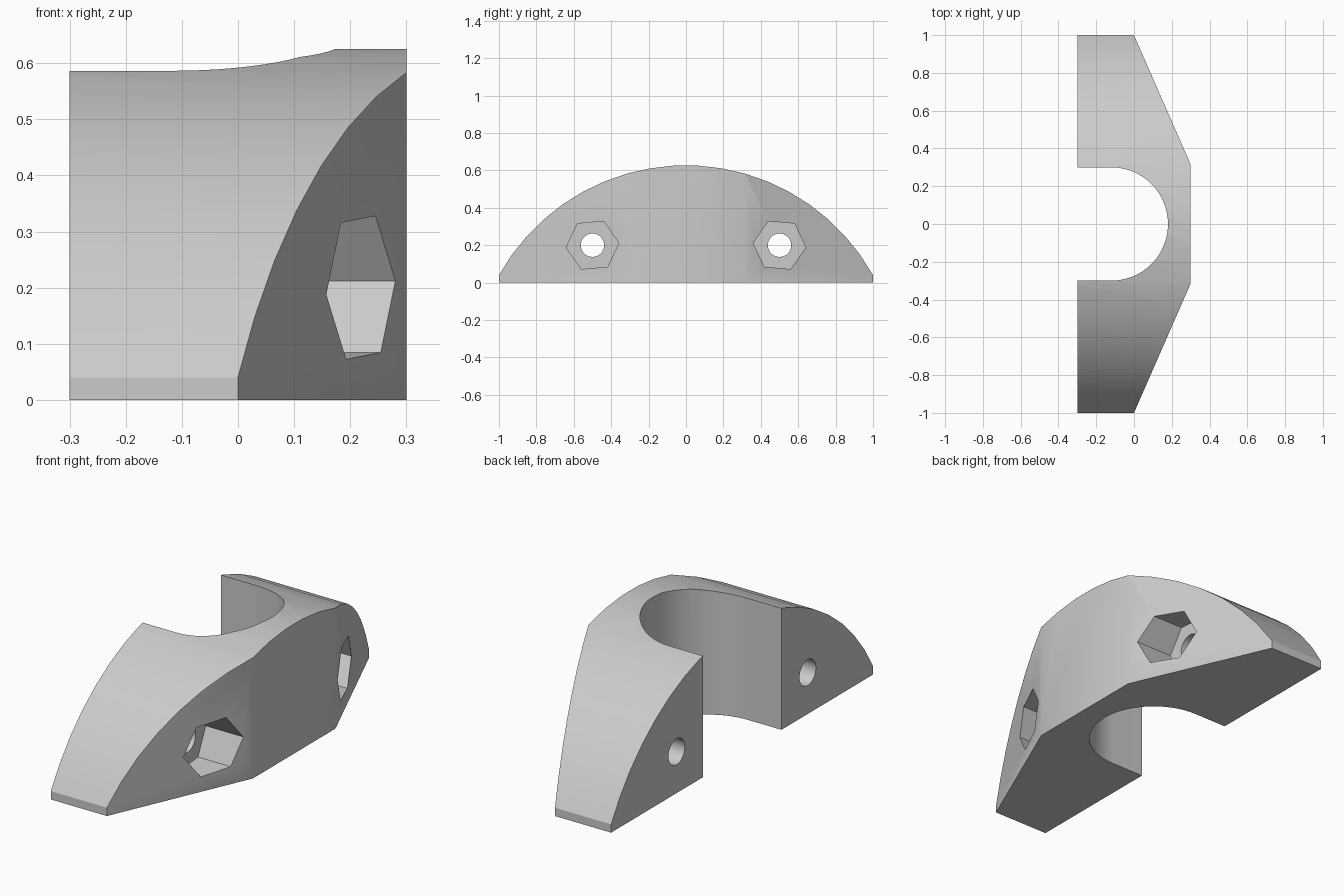
import bpy, bmesh, math

cube = bpy.data.objects.get("Cube")
if cube:
    bpy.data.objects.remove(cube, do_unlink=True)

grey = bpy.data.materials.new("neutral grey")
grey.use_nodes = True
COLOUR = (0.6, 0.6, 0.6, 1)
grey.diffuse_color = COLOUR
grey.node_tree.nodes["Principled BSDF"].inputs["Base Color"].default_value = COLOUR


def prism(name, outline, low, high, along_x):
    """Extrude a flat outline: (y, z) points along x, or (x, y) points along z."""
    place = (lambda p, d: (d, p[0], p[1])) if along_x else (lambda p, d: (p[0], p[1], d))
    bm = bmesh.new()
    face = bm.faces.new([bm.verts.new(place(p, low)) for p in outline])
    new = bmesh.ops.extrude_face_region(bm, geom=[face])["geom"]
    shift = (high - low, 0, 0) if along_x else (0, 0, high - low)
    bmesh.ops.translate(bm, vec=shift, verts=[v for v in new if isinstance(v, bmesh.types.BMVert)])
    bmesh.ops.recalc_face_normals(bm, faces=bm.faces)
    mesh = bpy.data.meshes.new(name)
    bm.to_mesh(mesh)
    bm.free()
    mesh.materials.append(grey)
    obj = bpy.data.objects.new(name, mesh)
    bpy.context.collection.objects.link(obj)
    return obj


def arc(cx, cy, radius, start, end, steps):
    angles = [start + (end - start) * i / steps for i in range(steps + 1)]
    return [(cx + radius * math.cos(a), cy + radius * math.sin(a)) for a in angles]


def combine(target, cutter, operation):
    bpy.context.view_layer.objects.active = target
    mod = target.modifiers.new(cutter.name, "BOOLEAN")
    mod.object, mod.operation, mod.solver = cutter, operation, "EXACT"
    bpy.ops.object.modifier_apply(modifier=mod.name)
    bpy.data.objects.remove(cutter, do_unlink=True)


# Arched body, trimmed to the tapered plan
RADIUS, LIP = 1.145, 0.04
half = math.asin(1 / RADIUS)
centre_z = LIP - RADIUS * math.cos(half)
arch = [(-1, 0), (1, 0)] + arc(0, centre_z, RADIUS, math.pi / 2 - half, math.pi / 2 + half, 19)
body = prism("arched_bracket", arch, -0.3, 0.5, True)
plan = [(-0.3, -1.1), (-0.044, -1.1), (0.3, -0.315), (0.3, 0.315), (-0.044, 1.1), (-0.3, 1.1)]
combine(body, prism("plan_trim", plan, -0.2, 1, False), "INTERSECT")

# Round-ended slot open towards the left side of the plan
slot = [(-0.5, -0.3)] + arc(-0.12, 0, 0.3, -math.pi / 2, math.pi / 2, 32) + [(-0.5, 0.3)]
combine(body, prism("slot_cutter", slot, -0.2, 1, False), "DIFFERENCE")

# Bolt holes with hexagonal nut pockets
for side in (-1, 1):
    tilt = math.radians(-5) * side
    nut = arc(0.5 * side, 0.2, 0.141, tilt, tilt + math.tau, 6)[:-1]
    bolt = arc(0.5 * side, 0.2, 0.0625, 0, math.tau, 32)[:-1]
    combine(body, prism("nut_pocket_cutter", nut, 0.08, 0.6, True), "DIFFERENCE")
    combine(body, prism("bolt_hole_cutter", bolt, -0.6, 0.6, True), "DIFFERENCE")

# Smooth curves, crisp edges
bpy.ops.object.select_all(action="DESELECT")
body.select_set(True)
bpy.context.view_layer.objects.active = body
bpy.ops.object.shade_smooth_by_angle(angle=math.radians(30))
